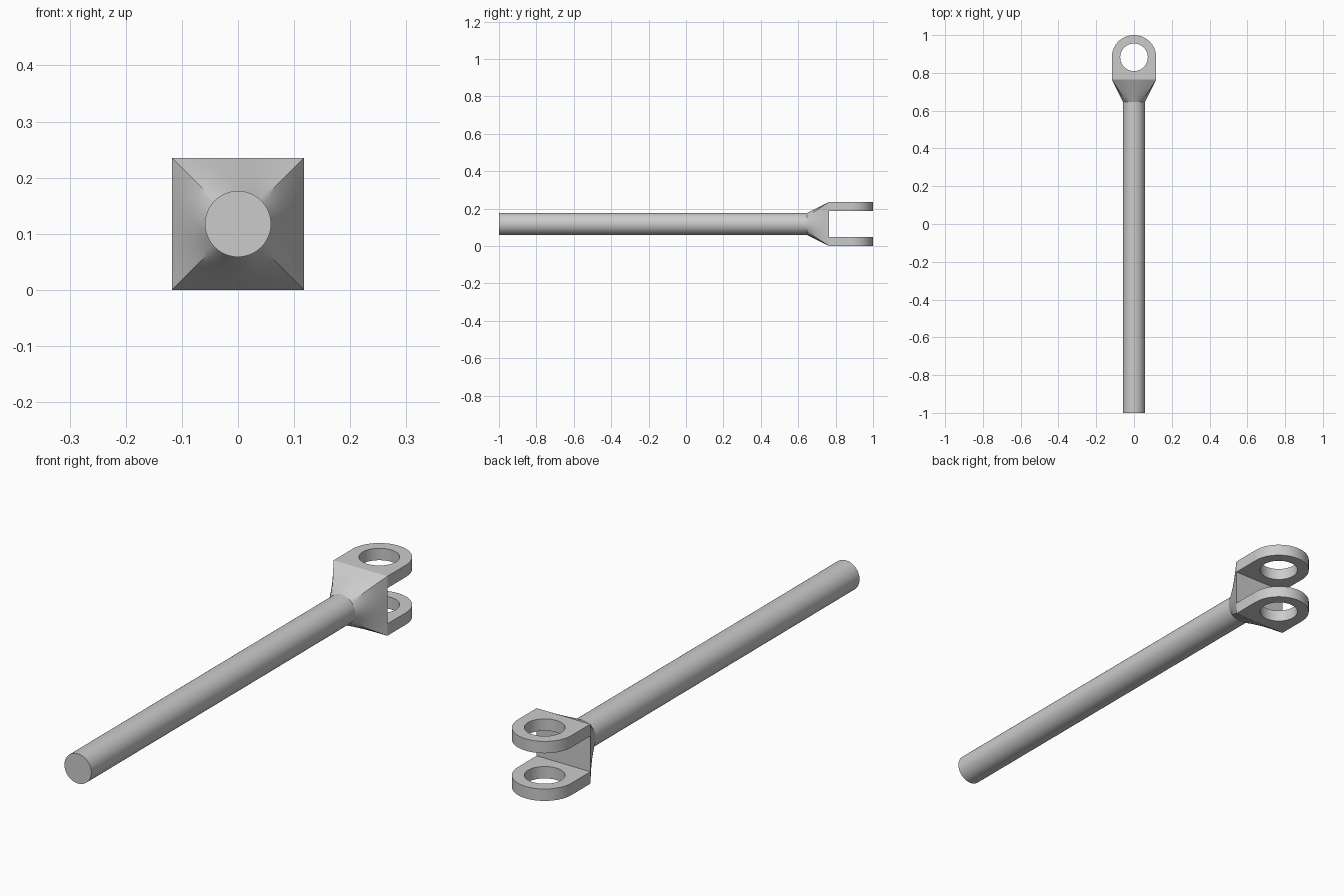
import bpy
import bmesh
from math import sin, cos, pi, radians
from mathutils import Vector

if "Cube" in bpy.data.objects:
    bpy.data.objects.remove(bpy.data.objects["Cube"])

HALF = 2 / 17             # half the width of the fork head
ROD_R = HALF / 2
HOLE_R = 0.073
PLATE = HALF * 0.4        # thickness of each fork plate
HEAD_Y = 1 - 2 * HALF     # back of the tapered neck
NECK_Y = HEAD_Y - HALF    # end of the rod
EYE_Y = 1 - HALF
N = 64

steel = bpy.data.materials.new("grey steel")
steel.use_nodes = True
color = (0.6, 0.6, 0.6, 1)
steel.diffuse_color = color
steel.node_tree.nodes["Principled BSDF"].inputs["Base Color"].default_value = color


def circle(r):
    return [Vector((r * cos(2 * pi * i / N), r * sin(2 * pi * i / N))) for i in range(N)]


def square(h):
    # points in the same directions as the circle, pushed out to the sides
    return [p * (h / max(abs(p.x), abs(p.y))) for p in circle(1)]


def finish(name, bm):
    bmesh.ops.recalc_face_normals(bm, faces=bm.faces)
    mesh = bpy.data.meshes.new(name)
    bm.to_mesh(mesh)
    bm.free()
    mesh.materials.append(steel)
    obj = bpy.data.objects.new(name, mesh)
    bpy.context.collection.objects.link(obj)
    bpy.ops.object.select_all(action="DESELECT")
    obj.select_set(True)
    bpy.context.view_layer.objects.active = obj
    bpy.ops.object.shade_smooth_by_angle(angle=radians(25))


def bridge(bm, a, b):
    for i in range(N):
        j = (i + 1) % N
        bm.faces.new((a[i], a[j], b[j], b[i]))


def along_y(bm, points, y):
    return [bm.verts.new((p.x, y, HALF + p.y)) for p in points]


# Round rod
bm = bmesh.new()
front = along_y(bm, circle(ROD_R), -1)
bridge(bm, front, along_y(bm, circle(ROD_R), NECK_Y))
bm.faces.new(front)
finish("rod", bm)

# Neck blending from the round rod to the square head
bm = bmesh.new()
STEPS = 6
rings = []
for s in range(STEPS + 1):
    t = s / STEPS
    section = [a.lerp(b, t) for a, b in zip(circle(ROD_R), square(HALF))]
    rings.append(along_y(bm, section, NECK_Y + t * HALF))
for a, b in zip(rings, rings[1:]):
    bridge(bm, a, b)
bm.faces.new(rings[-1])
finish("tapered_neck", bm)

# Two fork plates, rounded at the back, each with a pin hole
outline = [c if c.y >= 0 else s for c, s in zip(circle(HALF), square(HALF))]
for name, z in (("lower_fork_plate", 0), ("upper_fork_plate", 2 * HALF - PLATE)):
    bm = bmesh.new()
    loops = [[bm.verts.new((p.x, EYE_Y + p.y, h)) for p in pts]
             for pts, h in ((outline, z), (outline, z + PLATE),
                            (circle(HOLE_R), z + PLATE), (circle(HOLE_R), z))]
    for a, b in zip(loops, loops[1:] + loops[:1]):
        bridge(bm, a, b)
    finish(name, bm)
